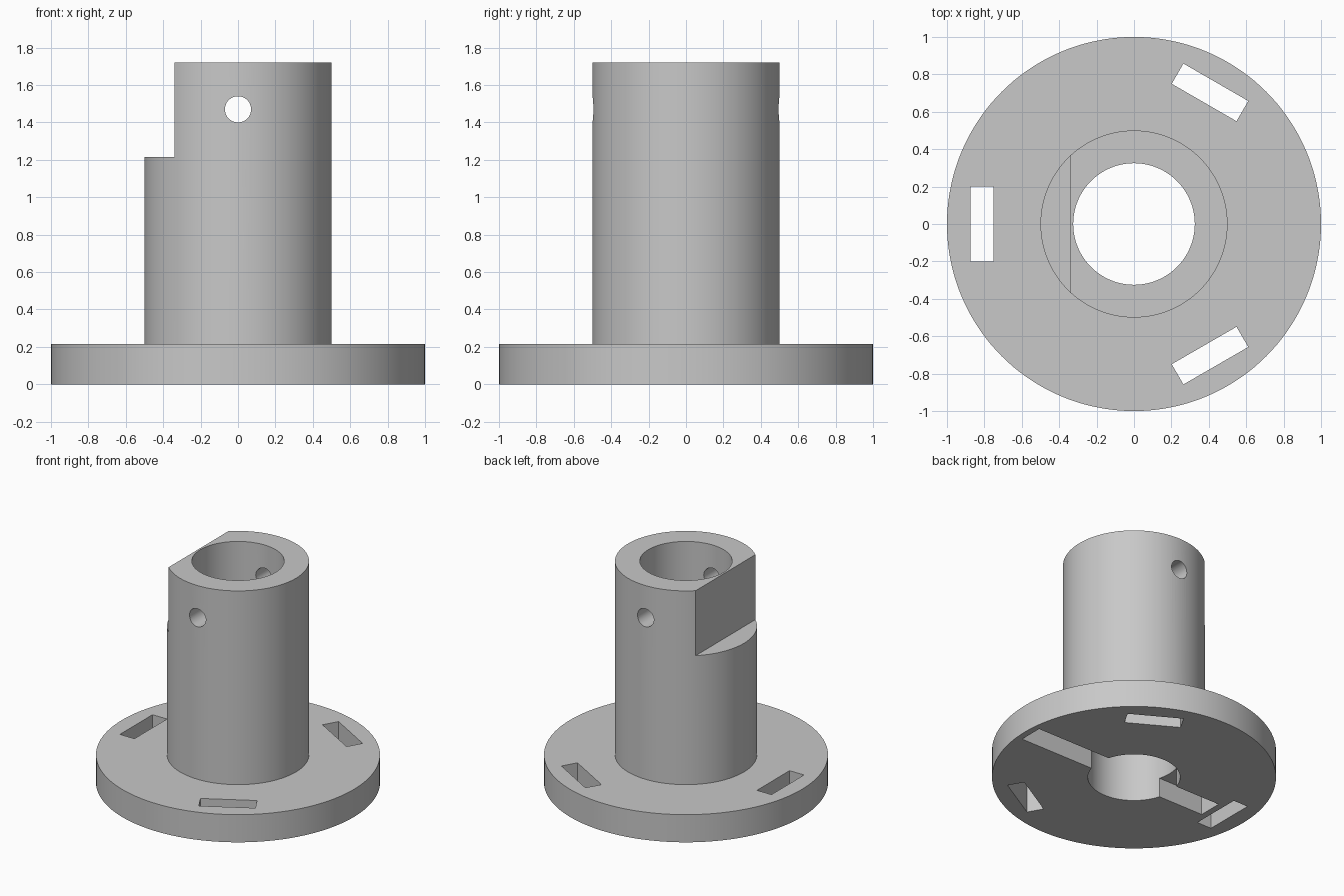
import bpy, bmesh, math
from mathutils import Matrix, Vector

SEGMENTS = 144
old = bpy.data.objects.get("Cube")
if old:
    bpy.data.objects.remove(old, do_unlink=True)

# Single grey finish
grey = bpy.data.materials.new("plain grey")
grey.use_nodes = True
colour = (0.58, 0.58, 0.58, 1)
grey.diffuse_color = colour
grey.node_tree.nodes["Principled BSDF"].inputs["Base Color"].default_value = colour


def add_object(name, bm):
    bmesh.ops.recalc_face_normals(bm, faces=bm.faces)
    mesh = bpy.data.meshes.new(name)
    bm.to_mesh(mesh)
    bm.free()
    mesh.materials.append(grey)
    obj = bpy.data.objects.new(name, mesh)
    bpy.context.collection.objects.link(obj)
    return obj


def lathe(name, profile):
    bm = bmesh.new()
    rings = []
    for i in range(SEGMENTS):
        a = 2 * math.pi * i / SEGMENTS
        rings.append([bm.verts.new((r * math.cos(a), r * math.sin(a), z)) for r, z in profile])
    n = len(profile)
    for i, ring in enumerate(rings):
        following = rings[(i + 1) % SEGMENTS]
        for j in range(n):
            k = (j + 1) % n
            bm.faces.new((ring[j], following[j], following[k], ring[k]))
    return add_object(name, bm)


def box_cutter(name, low, high, angle=0):
    low, high = Vector(low), Vector(high)
    bm = bmesh.new()
    bmesh.ops.create_cube(bm, size=1, matrix=Matrix.Rotation(angle, 4, "Z")
                          @ Matrix.Translation((low + high) / 2)
                          @ Matrix.Diagonal((*(high - low), 1)))
    return add_object(name, bm)


# Flange and bored sleeve as one revolved body
body = lathe("flanged_sleeve", [(0.325, 0), (1, 0), (1, 0.215),
                                (0.5, 0.215), (0.5, 1.72), (0.325, 1.72)])

# Three slots through the flange
cutters = [box_cutter("slot_cutter", (-0.875, -0.2, -0.1), (-0.75, 0.2, 0.4),
                      i * math.tau / 3) for i in range(3)]

# Flat on the upper sleeve and groove under the flange
cutters.append(box_cutter("flat_cutter", (-0.7, -0.7, 1.215), (-0.34, 0.7, 2)))
cutters.append(box_cutter("groove_cutter", (-0.7, -0.093, -0.1), (0.95, 0.093, 0.15)))

# Cross pin hole through both sleeve walls
bm = bmesh.new()
bmesh.ops.create_cone(bm, cap_ends=True, segments=48, radius1=0.07, radius2=0.07, depth=2,
                      matrix=Matrix.Translation((0, 0, 1.47)) @ Matrix.Rotation(math.pi / 2, 4, "X"))
cutters.append(add_object("pin_hole_cutter", bm))

# Cut everything, then shade round surfaces smooth
bpy.ops.object.select_all(action="DESELECT")
bpy.context.view_layer.objects.active = body
body.select_set(True)
for cutter in cutters:
    cutter.hide_render = True
    mod = body.modifiers.new("cut", "BOOLEAN")
    mod.operation = "DIFFERENCE"
    mod.solver = "EXACT"
    mod.object = cutter
    bpy.ops.object.modifier_apply(modifier=mod.name)
    bpy.data.objects.remove(cutter, do_unlink=True)
bpy.ops.object.shade_smooth_by_angle(angle=math.radians(30))
